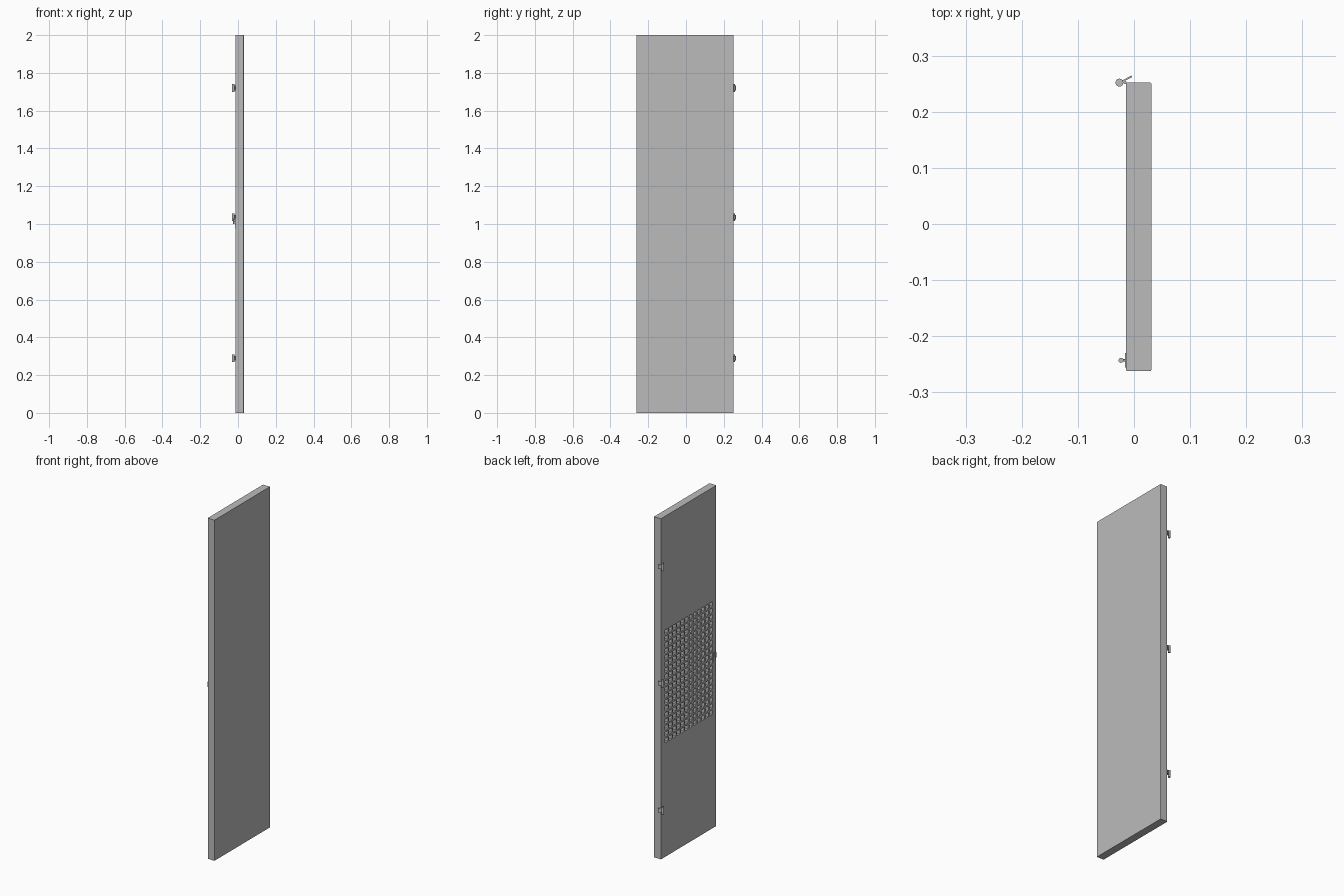
import bpy, bmesh, math
from mathutils import Matrix, Vector

cube = bpy.data.objects.get("Cube")
if cube:
    bpy.data.objects.remove(cube, do_unlink=True)

grey = bpy.data.materials.new("plain grey")
grey.use_nodes = True
grey.diffuse_color = (0.5, 0.5, 0.5, 1)
grey.node_tree.nodes["Principled BSDF"].inputs["Base Color"].default_value = (0.5, 0.5, 0.5, 1)


def add_box(bm, lo, hi, turn=Matrix()):
    lo, hi = Vector(lo), Vector(hi)
    place = Matrix.Translation((lo + hi) / 2) @ turn @ Matrix.Diagonal((*(hi - lo), 1))
    return bmesh.ops.create_cube(bm, size=1, matrix=place)


def add_rod(bm, centre, radius, height, turn=Matrix(), sides=16):
    bmesh.ops.create_cone(bm, cap_ends=True, segments=sides, radius1=radius, radius2=radius,
                          depth=height, matrix=Matrix.Translation(centre) @ turn)


def finish(bm, name):
    mesh = bpy.data.meshes.new(name)
    bm.to_mesh(mesh)
    bm.free()
    mesh.materials.append(grey)
    ob = bpy.data.objects.new(name, mesh)
    bpy.context.collection.objects.link(ob)
    return ob


def activate(ob):
    bpy.ops.object.select_all(action='DESELECT')
    ob.select_set(True)
    bpy.context.view_layer.objects.active = ob


FACE = -0.014          # face that carries the vents
BACK = 0.031
Y0, Y1 = -0.262, 0.252

# Door slab with softened vertical corners
bm = bmesh.new()
add_box(bm, (FACE, Y0, 0), (BACK, Y1, 2))
upright = [e for e in bm.edges if abs(e.verts[0].co.z - e.verts[1].co.z) > 1]
bmesh.ops.bevel(bm, geom=upright, offset=0.002, segments=2, affect='EDGES', profile=0.5)
door = finish(bm, "door_panel")

# Grid of square vent pockets
COLS, ROWS, PITCH, HOLE = 12, 18, 0.0374, 0.027
bm = bmesh.new()
for i in range(COLS):
    for j in range(ROWS):
        y = (Y0 + Y1) / 2 + (i - (COLS - 1) / 2) * PITCH
        z = 1 + (j - (ROWS - 1) / 2) * PITCH
        add_box(bm, (FACE - 0.01, y - HOLE / 2, z - HOLE / 2),
                (FACE + 0.03, y + HOLE / 2, z + HOLE / 2))
cutter = finish(bm, "vent_cutter")
cutter.hide_render = True
cut = door.modifiers.new("vents", 'BOOLEAN')
cut.operation = 'DIFFERENCE'
cut.solver = 'EXACT'
cut.object = cutter
activate(door)
bpy.ops.object.modifier_apply(modifier=cut.name)
bpy.data.objects.remove(cutter, do_unlink=True)

# Hinges: barrel, small pin at the door edge and an angled leaf
slant = Matrix.Rotation(math.radians(28), 4, 'Z')
for name, z in (("lower", 0.29), ("middle", 1.035), ("upper", 1.72)):
    bm = bmesh.new()
    add_rod(bm, (-0.026, 0.252, z), 0.007, 0.04)
    add_rod(bm, (-0.016, 0.252, z), 0.003, 0.02)
    add_box(bm, (-0.0225, 0.2572, z - 0.012), (-0.0025, 0.2602, z + 0.012), slant)
    hinge = finish(bm, name + "_hinge")
    activate(hinge)
    bpy.ops.object.shade_smooth_by_angle(angle=math.radians(40))

# Latch: thin plate, stem and upright grip
bm = bmesh.new()
add_box(bm, (FACE - 0.002, -0.256, 0.975), (FACE, -0.230, 1.03))
add_rod(bm, (-0.018, -0.243, 1.015), 0.002, 0.008, Matrix.Rotation(math.pi / 2, 4, 'Y'))
add_rod(bm, (-0.023, -0.243, 1.015), 0.0045, 0.03)
latch = finish(bm, "latch_handle")
activate(latch)
bpy.ops.object.shade_smooth_by_angle(angle=math.radians(40))
